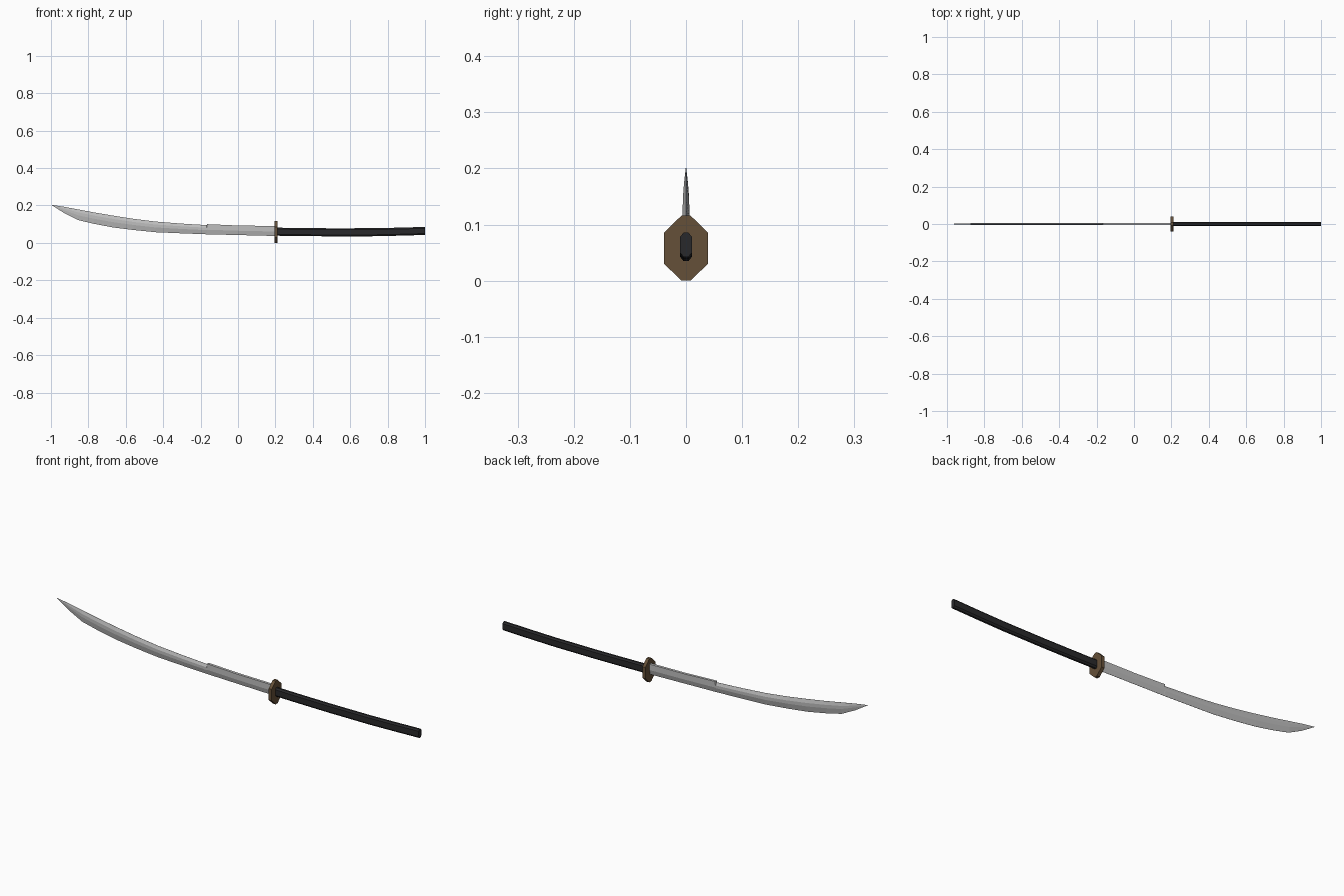
import bpy, bmesh

if "Cube" in bpy.data.objects:
    bpy.data.objects.remove(bpy.data.objects["Cube"])


def material(name, rgb):
    m = bpy.data.materials.new(name)
    m.diffuse_color = (*rgb, 1)
    m.use_nodes = True
    m.node_tree.nodes["Principled BSDF"].inputs["Base Color"].default_value = m.diffuse_color
    return m


steel = material("steel", (0.52, 0.52, 0.52))
black = material("black_wrap", (0.022, 0.022, 0.024))
bronze = material("dark_bronze", (0.13, 0.08, 0.04))


def loft(name, rings, mat):
    """Skin equal-length rings of points; a one-point ring closes to a tip."""
    bm = bmesh.new()
    rows = [[bm.verts.new(p) for p in ring] for ring in rings]
    n = len(rows[0])
    for a, b in zip(rows, rows[1:]):
        for i in range(n):
            j = (i + 1) % n
            if len(b) == 1:
                bm.faces.new((a[i], a[j], b[0]))
            else:
                bm.faces.new((a[i], a[j], b[j], b[i]))
    bm.faces.new(rows[0])
    if len(rows[-1]) > 1:
        bm.faces.new(rows[-1])
    bmesh.ops.recalc_face_normals(bm, faces=bm.faces)
    me = bpy.data.meshes.new(name)
    bm.to_mesh(me)
    bm.free()
    me.materials.append(mat)
    ob = bpy.data.objects.new(name, me)
    bpy.context.collection.objects.link(ob)
    return ob


def blade_ring(x, bottom, top, half, spine):
    """Sharp lower edge, two ridges, and a top of half width 'spine'."""
    h = top - bottom
    pts = [(0.0004, 0), (half, 0.45), (half, 0.72), (spine, 1)]
    right = [(x, y, bottom + h * t) for y, t in pts]
    left = [(x, -y, z) for _, y, z in reversed(right)]
    return right + left


# blade: thick spine near the guard, then a step to a sharp upper edge
E = 0.0004
sections = [
    (0.200, 0.037, 0.090, 0.0065, 0.0065),
    (0.000, 0.042, 0.093, 0.0065, 0.0065),
    (-0.165, 0.046, 0.100, 0.0065, 0.0065),
    (-0.168, 0.046, 0.095, 0.0065, E),
    (-0.300, 0.051, 0.103, 0.0065, E),
    (-0.440, 0.057, 0.114, 0.0065, E),
    (-0.560, 0.069, 0.129, 0.0063, E),
    (-0.670, 0.083, 0.146, 0.0060, E),
    (-0.770, 0.102, 0.163, 0.0055, E),
    (-0.855, 0.122, 0.179, 0.0045, E),
    (-0.930, 0.160, 0.193, 0.0025, E),
]
loft("blade", [blade_ring(*s) for s in sections] + [[(-1, 0, 0.204)]], steel)


# grip: elongated octagon following a shallow curve
def octagon(x, zc, hy, hz, cy, cz):
    q = [(hy, -cz), (hy, cz), (cy, hz), (-cy, hz),
         (-hy, cz), (-hy, -cz), (-cy, -hz), (cy, -hz)]
    return [(x, y, zc + z) for y, z in q]


curve = [(0.2, 0.060), (0.34, 0.058), (0.50, 0.0565),
         (0.72, 0.057), (0.86, 0.060), (1.0, 0.064)]
loft("grip", [octagon(x, z, 0.0105, 0.0215, 0.0045, 0.014) for x, z in curve], black)

# guard: upright chamfered plate
loft("guard", [octagon(x, 0.058, 0.039, 0.058, 0.008, 0.028) for x in (0.196, 0.212)], bronze)
